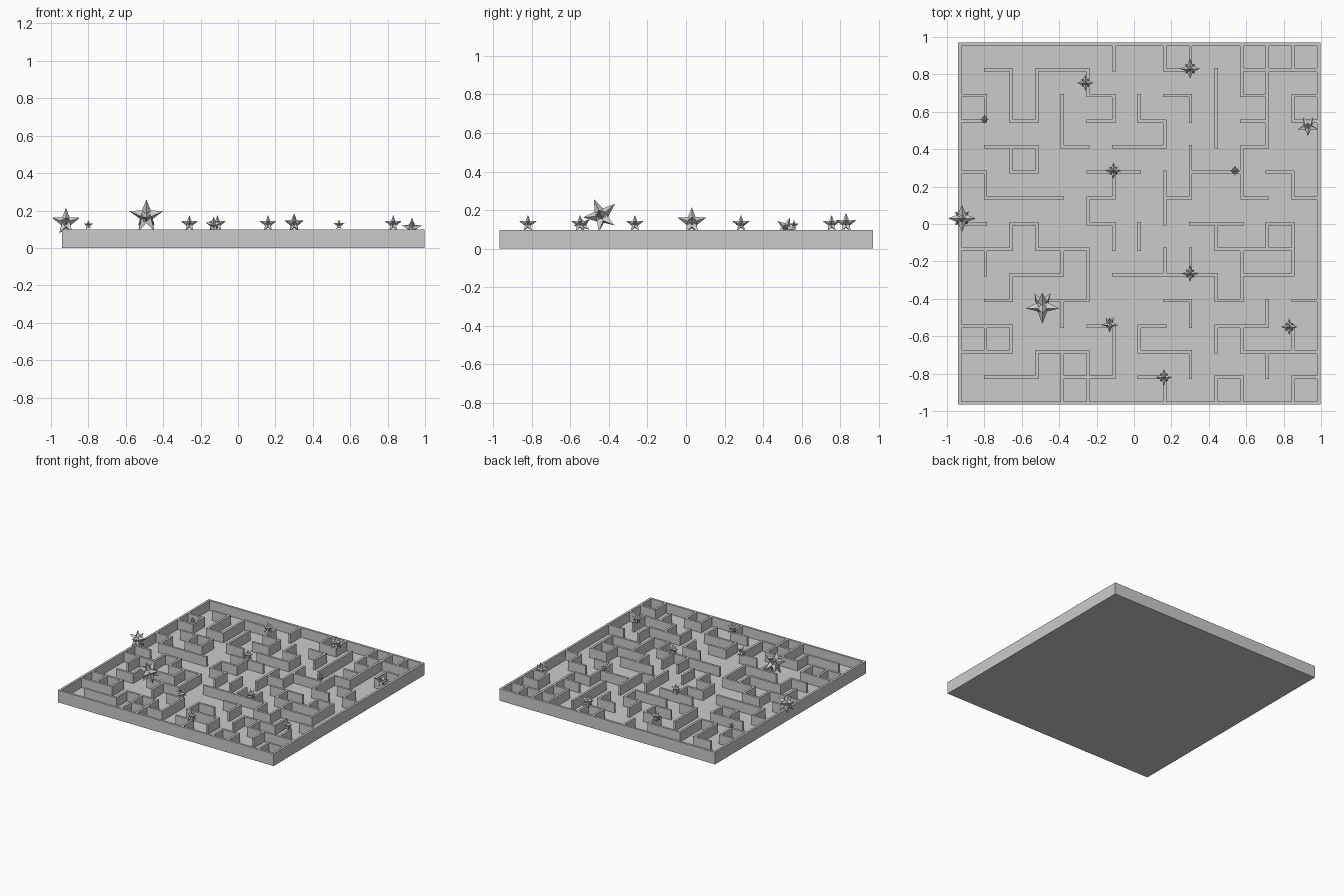
import bpy, bmesh, math
from mathutils import Vector, Matrix

if "Cube" in bpy.data.objects:
    bpy.data.objects.remove(bpy.data.objects["Cube"])

N, CELL, THICK = 14, 0.137, 0.018
CX, CY, TOP, FLOOR = 0.028, 0.002, 0.098, 0.02
HALF = N * CELL / 2


def finish(bm, name):
    me = bpy.data.meshes.new(name)
    bm.to_mesh(me)
    bm.free()
    ob = bpy.data.objects.new(name, me)
    bpy.context.collection.objects.link(ob)
    return ob


def box(bm, x0, x1, y0, y1, z0, z1):
    m = Matrix.Translation(((x0 + x1) / 2, (y0 + y1) / 2, (z0 + z1) / 2))
    m = m @ Matrix.Diagonal((x1 - x0, y1 - y0, z1 - z0, 1))
    bmesh.ops.create_cube(bm, size=1, matrix=m)


def runs(line):
    """Start and end of each continuous run of wall marks."""
    start = None
    for k, c in enumerate(line + "."):
        if c == "#" and start is None:
            start = k
        elif c != "#" and start is not None:
            yield start, k
            start = None


# Walls running left-right, one string per grid line from back to front
ACROSS = [
    "##############",
    ".#.##...#..###",
    "#....#..#..#.#",
    "#.#..#.#...#.#",
    ".##.#.##...#..",
    "#.#..##..##.#.",
    ".###.#..#..#.#",
    "#.#..#...##.#.",
    "##.##.....###.",
    "..##..####.##.",
    ".#.##...#.#..#",
    "##...#.#..##..",
    "##.##..##..###",
    ".##.##.#..#..#",
    "##############",
]
# Walls running front-back, one string per grid line from left to right
ALONG = [
    "##############",
    "..#..#..#..#..",
    ".##.#..#.#.#..",
    ".##.#..#....#.",
    "..##....#.#.##",
    ".#....#.##..##",
    "#.#..#.#...##.",
    "..#....#...#..",
    "#..#.##.#....#",
    "#.#.##..#.#.#.",
    ".###...#.#.#.#",
    "##..##..##.#.#",
    "####...#..#.#.",
    "#.#..#.##..#.#",
    "##############",
]

# Base plate
h = HALF + THICK / 2
bm = bmesh.new()
box(bm, CX - h, CX + h, CY - h, CY + h, 0, FLOOR)
finish(bm, "maze_floor")

# Maze walls and rim
bm = bmesh.new()
t = THICK / 2
for j, line in enumerate(ACROSS):
    y = CY + HALF - j * CELL
    for a, b in runs(line):
        box(bm, CX - HALF + a * CELL - t, CX - HALF + b * CELL + t, y - t, y + t,
            0 if j in (0, N) else FLOOR, TOP)
for i, line in enumerate(ALONG):
    x = CX - HALF + i * CELL
    for a, b in runs(line):
        box(bm, x - t, x + t, CY + HALF - b * CELL - t, CY + HALF - a * CELL + t,
            0 if i in (0, N) else FLOOR, TOP)
finish(bm, "maze_walls")


# Spiky star: one tip up, four arms, four legs set between the arms
def star(name, x, y, z, r, tilt=0.0, turn=0.0):
    bm = bmesh.new()
    bmesh.ops.create_icosphere(bm, subdivisions=1, radius=0.42)
    tips = [Vector((0, 0, 1))]
    for k in range(4):
        a = k * math.pi / 2
        tips.append(Vector((0.95 * math.cos(a), 0.95 * math.sin(a), 0.31)))
        a += math.pi / 4
        tips.append(Vector((0.65 * math.cos(a), 0.65 * math.sin(a), -0.75)))
    for tip in tips:
        m = tip.to_track_quat("Z", "Y").to_matrix().to_4x4()
        m = m @ Matrix.Translation((0, 0, 0.58))
        bmesh.ops.create_cone(bm, cap_ends=True, segments=4, radius1=0.32,
                              radius2=0, depth=0.84, matrix=m)
    ob = finish(bm, name)
    ob.location = (x, y, z)
    ob.scale = (r, r, r)
    ob.rotation_euler = (tilt, 0, turn)


STARS = [
    (-0.49, -0.44, 0.170, 0.095, 0.4), (-0.92, 0.03, 0.137, 0.078),
    (0.93, 0.52, 0.108, 0.058, 0.9), (-0.80, 0.56, 0.122, 0.027),
    (-0.26, 0.755, 0.128, 0.047), (0.30, 0.83, 0.130, 0.056),
    (-0.11, 0.285, 0.128, 0.047), (0.54, 0.285, 0.123, 0.030),
    (0.30, -0.265, 0.128, 0.047), (-0.13, -0.535, 0.123, 0.047, 0.4),
    (0.83, -0.55, 0.128, 0.047), (0.16, -0.82, 0.128, 0.047),
]
for n, s in enumerate(STARS):
    star(f"star_{n + 1}", *s)
